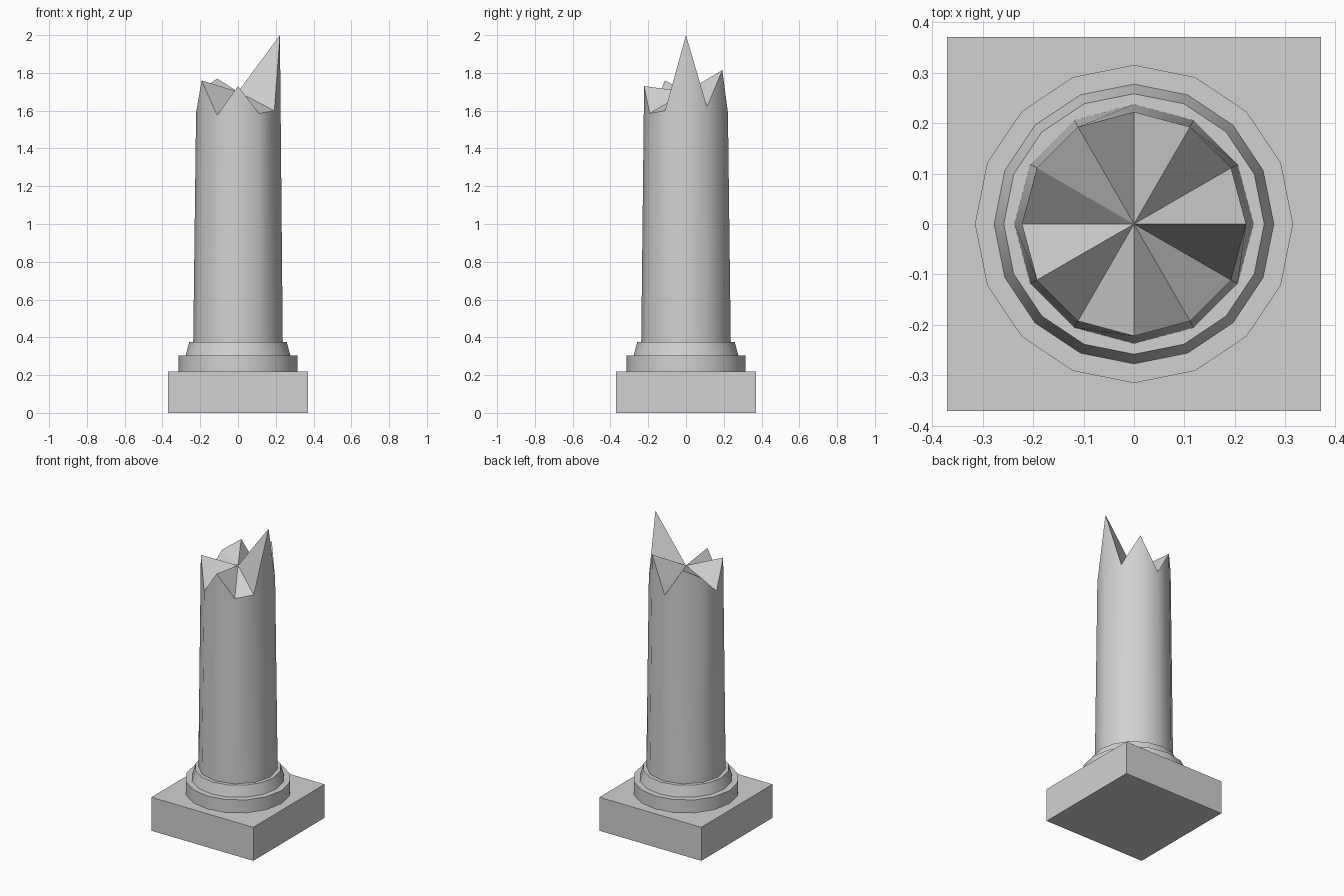
import bpy, bmesh
from math import cos, sin, pi

cube = bpy.data.objects.get("Cube")
if cube:
    bpy.data.objects.remove(cube, do_unlink=True)

stone = bpy.data.materials.new("pale_stone")
stone.use_nodes = True
COLOR = (0.64, 0.64, 0.64, 1)
stone.diffuse_color = COLOR
stone.node_tree.nodes["Principled BSDF"].inputs["Base Color"].default_value = COLOR


def finish(name, bm):
    bmesh.ops.recalc_face_normals(bm, faces=bm.faces)
    mesh = bpy.data.meshes.new(name)
    bm.to_mesh(mesh)
    bm.free()
    mesh.materials.append(stone)
    obj = bpy.data.objects.new(name, mesh)
    bpy.context.collection.objects.link(obj)
    return obj


def ring(bm, radius, heights):
    n = len(heights)
    return [bm.verts.new((radius * cos(2 * pi * i / n), radius * sin(2 * pi * i / n), z))
            for i, z in enumerate(heights)]


def bridge(bm, low, high, smooth):
    n = len(low)
    for i in range(n):
        j = (i + 1) % n
        bm.faces.new((low[i], low[j], high[j], high[i])).smooth = smooth


def drum(name, r_low, r_high, z_low, z_high, sides=16):
    bm = bmesh.new()
    low, high = ring(bm, r_low, [z_low] * sides), ring(bm, r_high, [z_high] * sides)
    bridge(bm, low, high, True)
    bm.faces.new(low)
    bm.faces.new(high)
    for e in bm.edges:
        e.smooth = all(f.smooth for f in e.link_faces)
    return finish(name, bm)


# Square plinth
bm = bmesh.new()
bmesh.ops.create_cube(bm, size=1)
for v in bm.verts:
    v.co = (v.co.x * 0.74, v.co.y * 0.74, (v.co.z + 0.5) * 0.22)
finish("plinth", bm)

# Round base mouldings
drum("base_disc", 0.315, 0.315, 0.22, 0.305)
drum("base_collar", 0.277, 0.258, 0.305, 0.375)

# Tapered shaft with a jagged broken top, heights counter-clockwise from +x
BREAK = [2.0, 1.62, 1.815, 1.59, 1.77, 1.71, 1.59, 1.76, 1.575, 1.73, 1.585, 1.6]
bm = bmesh.new()
low = ring(bm, 0.237, [0.375] * len(BREAK))
high = ring(bm, 0.222, BREAK)
bridge(bm, low, high, True)
bm.faces.new(low)
centre = bm.verts.new((0, 0, 1.70))
for a, b in zip(high, high[1:] + high[:1]):
    bm.faces.new((a, b, centre))
for e in bm.edges:
    e.smooth = all(f.smooth for f in e.link_faces)
finish("broken_shaft", bm)
